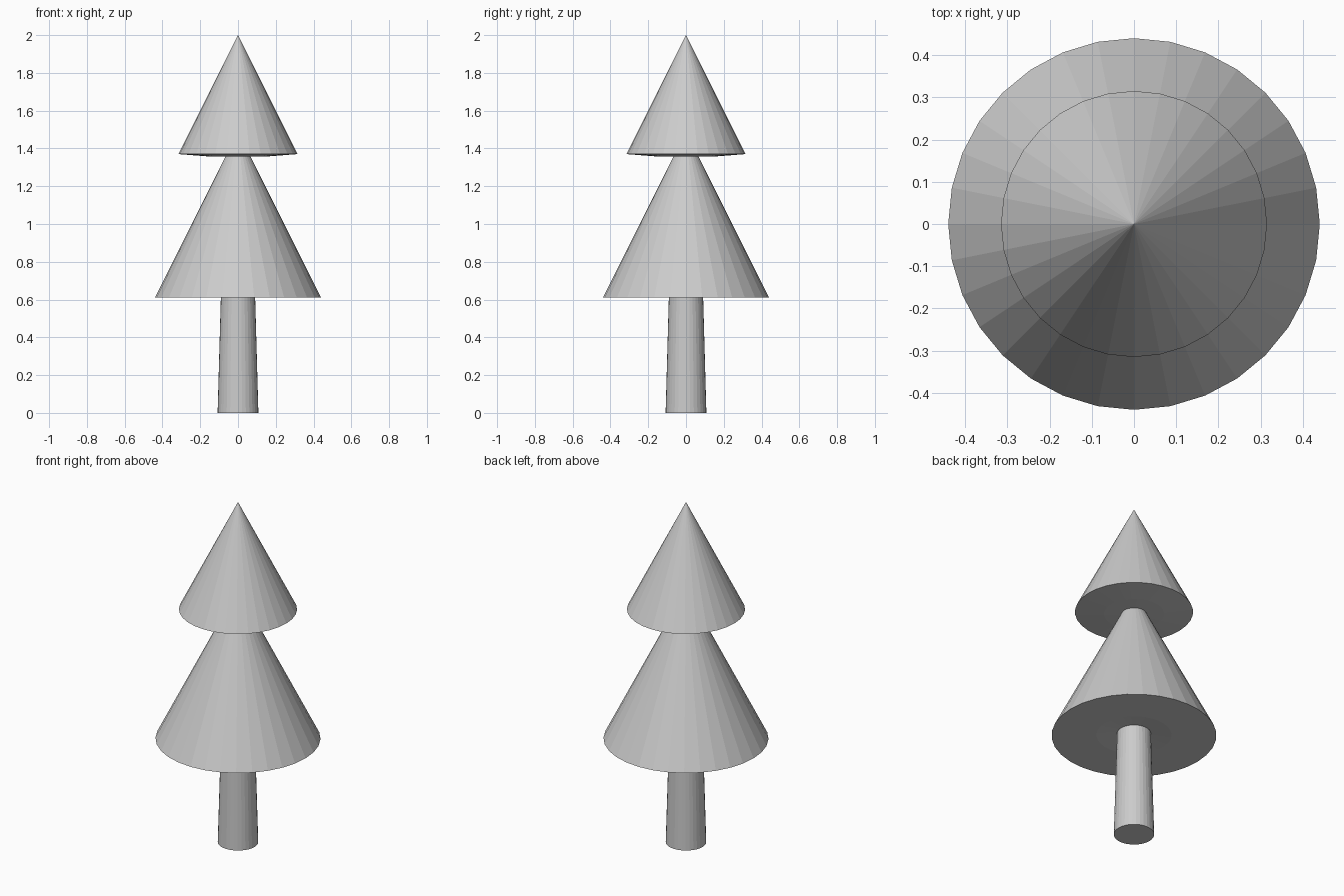
import bpy
import bmesh
from math import cos, sin, tau

SIDES = 32

old = bpy.data.objects.get("Cube")
if old:
    bpy.data.objects.remove(old, do_unlink=True)

grey = bpy.data.materials.new("plain_grey")
grey.use_nodes = True
colour = (0.6, 0.6, 0.6, 1)
grey.diffuse_color = colour
grey.node_tree.nodes["Principled BSDF"].inputs["Base Color"].default_value = colour


def lathe(name, profile):
    """Spin a (radius, height) profile, listed bottom to top, into flat-faced sides."""
    bm = bmesh.new()
    rings = []
    for r, z in profile:
        count = SIDES if r else 1
        rings.append([bm.verts.new((r * cos(tau * i / SIDES), r * sin(tau * i / SIDES), z))
                      for i in range(count)])
    for low, high in zip(rings, rings[1:]):
        for i in range(SIDES):
            j = (i + 1) % SIDES
            if len(low) == 1:
                bm.faces.new((low[0], high[j], high[i]))
            elif len(high) == 1:
                bm.faces.new((low[i], low[j], high[0]))
            else:
                bm.faces.new((low[i], low[j], high[j], high[i]))
    bmesh.ops.recalc_face_normals(bm, faces=bm.faces)
    mesh = bpy.data.meshes.new(name)
    bm.to_mesh(mesh)
    bm.free()
    mesh.materials.append(grey)
    obj = bpy.data.objects.new(name, mesh)
    bpy.context.collection.objects.link(obj)
    return obj


# Tapered trunk, reaching just inside the lower foliage
lathe("trunk", [(0, 0), (0.108, 0), (0.09, 0.64), (0, 0.64)])

# Lower foliage: underside slightly hollow around the trunk
lathe("lower_foliage", [(0, 0.63), (0.2, 0.612), (0.44, 0.61), (0, 1.49)])

# Upper foliage: underside bulges slightly downward
lathe("upper_foliage", [(0, 1.355), (0.16, 1.358), (0.315, 1.37), (0, 2)])
